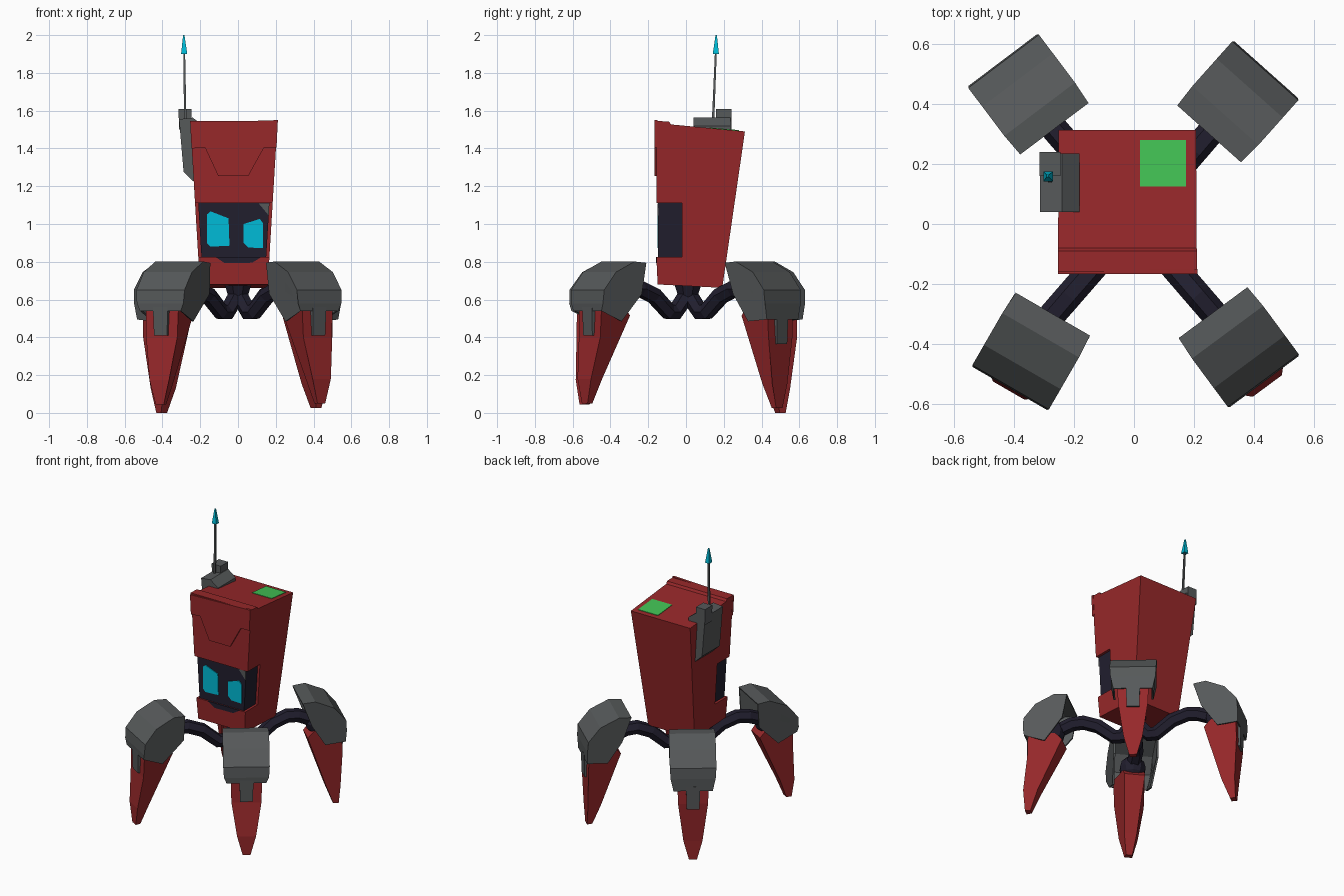
import bpy, bmesh, math
from mathutils import Vector, Quaternion

if "Cube" in bpy.data.objects:
    bpy.data.objects.remove(bpy.data.objects["Cube"])


def material(name, rgb):
    m = bpy.data.materials.new(name)
    m.diffuse_color = (*rgb, 1)
    m.use_nodes = True
    m.node_tree.nodes["Principled BSDF"].inputs["Base Color"].default_value = m.diffuse_color
    return m


RED = material("red paint", (0.31, 0.021, 0.023))
GREY = material("grey metal", (0.093, 0.10, 0.102))
DARK = material("dark rubber", (0.015, 0.013, 0.027))
CYAN = material("cyan glow", (0.0, 0.50, 0.68))
GREEN = material("green panel", (0.055, 0.54, 0.09))


def loft(name, a, b, mat, skip=()):
    """Solid between two matching rings; skip leaves out side faces by index."""
    bm = bmesh.new()
    va = [bm.verts.new(p) for p in a]
    vb = [bm.verts.new(p) for p in b]
    bm.faces.new(va)
    bm.faces.new(vb[::-1])
    n = len(a)
    for i in range(n):
        if i not in skip:
            j = (i + 1) % n
            bm.faces.new((va[j], va[i], vb[i], vb[j]))
    bmesh.ops.recalc_face_normals(bm, faces=bm.faces)
    me = bpy.data.meshes.new(name)
    bm.to_mesh(me)
    bm.free()
    me.materials.append(mat)
    ob = bpy.data.objects.new(name, me)
    bpy.context.collection.objects.link(ob)
    return ob


def body_part(name, profile, mat, grow=0.0):
    """Side profile (y, z) spread across the body, which widens upward."""
    def hw(z):
        return 0.179 + (z - 0.67) * 0.06 + grow
    return loft(name, [(-0.022 - hw(z), y, z) for y, z in profile],
                [(-0.022 + hw(z), y, z) for y, z in profile], mat)


def panel(name, pts, y0, y1, mat):
    """Front outline (x, z) given thickness in y."""
    return loft(name, [(x, y0, z) for x, z in pts], [(x, y1, z) for x, z in pts], mat)


def rod(name, p, q, r1, r2, sides, mat):
    p, q = Vector(p), Vector(q)
    d = q - p
    spin = Vector((0, 0, 1)).rotation_difference(d) @ Quaternion((0, 0, 1), math.pi / sides)
    bpy.ops.mesh.primitive_cone_add(vertices=sides, radius1=r1, radius2=r2, depth=d.length,
                                    location=(p + q) / 2, rotation=spin.to_euler())
    ob = bpy.context.object
    ob.name = name
    ob.data.materials.append(mat)


# Body shell with a wrap-around face recess
body_part("body", [(-0.15, 0.68), (-0.157, 0.825), (-0.02, 0.825), (-0.02, 1.11), (-0.155, 1.11),
                   (-0.156, 1.40), (-0.16, 1.545), (-0.09, 1.543), (-0.08, 1.527),
                   (0.312, 1.49), (0.192, 0.662)], RED)
body_part("face_block", [(-0.147, 0.82), (-0.147, 1.112), (-0.015, 1.112), (-0.015, 0.82)],
          DARK, -0.017)
panel("visor_plate", [(-0.246, 1.40), (-0.175, 1.405), (-0.105, 1.255), (0.055, 1.255),
                      (0.138, 1.405), (0.204, 1.405), (0.211, 1.55), (-0.253, 1.535)],
      -0.167, -0.15, RED)
panel("jaw_notch", [(-0.12, 0.826), (-0.07, 0.793), (0.075, 0.795), (0.125, 0.826)],
      -0.160, -0.152, DARK)

# Eyes and face corner plate
panel("left_eye", [(-0.165, 1.05), (-0.145, 1.067), (-0.05, 1.03), (-0.045, 0.885),
                   (-0.145, 0.88), (-0.165, 0.90)], -0.152, -0.145, CYAN)
panel("right_eye", [(0.03, 1.0), (0.115, 1.027), (0.132, 1.005), (0.132, 0.873),
                    (0.055, 0.875), (0.03, 0.90)], -0.152, -0.145, CYAN)
panel("face_corner", [(0.11, 1.108), (0.166, 1.108), (0.163, 1.045)], -0.152, -0.145, GREY)

# Green roof panel
loft("roof_panel",
     [(0.02, 0.125, 1.504), (0.173, 0.125, 1.504), (0.173, 0.28, 1.489), (0.02, 0.28, 1.489)],
     [(0.02, 0.125, 1.511), (0.173, 0.125, 1.511), (0.173, 0.28, 1.497), (0.02, 0.28, 1.497)], GREEN)

# Antenna housing following the body side, block, rod and tip
panel("antenna_housing", [(-0.312, 1.555), (-0.288, 1.275), (-0.225, 1.215), (-0.19, 1.30),
                          (-0.182, 1.52), (-0.24, 1.563)], 0.04, 0.235, GREY)
panel("antenna_block", [(-0.315, 1.61), (-0.312, 1.50), (-0.245, 1.50), (-0.245, 1.61)],
      0.16, 0.24, GREY)
rod("antenna_rod", (-0.279, 0.143, 1.54), (-0.285, 0.158, 1.91), 0.009, 0.007, 4, GREY)
rod("antenna_tip", (-0.285, 0.158, 1.90), (-0.287, 0.160, 2.0), 0.023, 0.005, 4, CYAN)

# Hip hub below the body
rod("hip_hub", (0, 0.01, 0.60), (0, 0.01, 0.69), 0.05, 0.08, 8, DARK)


def leg(name, ox, oy, angle, foot_r, foot_z, hem, cut):
    """Leg whose guard starts at (ox, oy), points outward at angle and ends at height hem.
    cut is how far the guard's inner edge leans outward."""
    d = Vector((math.cos(angle), math.sin(angle), 0))
    side = Vector((-d.y, d.x, 0))
    base = Vector((ox, oy, 0))

    def wedge(part, prof, mat, skip=()):
        rings = [[base + d * r + side * w * s + Vector((0, 0, z)) for r, z, w in prof]
                 for s in (-1, 1)]
        return loft(name + part, rings[0], rings[1], mat, skip)

    # Open knee guard, its side walls kept
    guard = wedge("_guard", [(0, 0.79, 0.138), (0.08, 0.797, 0.143), (0.20, 0.742, 0.143),
                             (0.276, 0.65, 0.143), (0.281, 0.58, 0.138), (0.278, hem, 0.12),
                             (0.15, 0.485, 0.12), (cut, 0.63, 0.138)], GREY, (5, 6, 7))
    mod = guard.modifiers.new("thickness", 'SOLIDIFY')
    mod.thickness = 0.012
    mod.offset = 0
    # Tapered shin, narrower on the inside
    f, z = foot_r, foot_z
    wedge("_shin", [(0.262, 0.58, 0.10), (0.268, 0.40, 0.095), (f + 0.003, z + 0.13, 0.06),
                    (f, z, 0.025), (f - 0.035, z, 0.02), (f - 0.085, z + 0.13, 0.04),
                    (0.05, 0.515, 0.065), (0.09, 0.56, 0.07)], RED)
    # Tab hanging down from the guard
    wedge("_tab", [(0.284, hem + 0.03, 0.045), (0.28, hem - 0.13, 0.04),
                   (0.25, hem - 0.13, 0.04), (0.25, hem + 0.03, 0.045)], GREY)
    # Knee ball
    knee = base + d * 0.13 + Vector((0, 0, 0.60))
    bpy.ops.mesh.primitive_uv_sphere_add(segments=10, ring_count=6, radius=0.085, location=knee)
    ball = bpy.context.object
    ball.name = name + "_knee"
    ball.data.materials.append(DARK)
    # Bent arm from hip to knee
    cu = bpy.data.curves.new(name + "_arm", 'CURVE')
    cu.dimensions = '3D'
    cu.bevel_depth = 0.045
    cu.bevel_resolution = 1
    cu.use_fill_caps = True
    sp = cu.splines.new('POLY')
    sp.use_smooth = False
    path = [Vector((ox * t, oy * t + 0.01 * (1 - t), h)) for t, h in
            ((0.03, 0.62), (0.22, 0.533), (0.33, 0.535), (0.58, 0.62), (0.82, 0.657), (1.0, 0.652))]
    path.append(knee)
    sp.points.add(len(path) - 1)
    for pt, co in zip(sp.points, path):
        pt.co = (*co, 1)
    cu.materials.append(DARK)
    bpy.context.collection.objects.link(bpy.data.objects.new(name + "_arm", cu))


leg("front_left_leg", -0.27, -0.30, math.radians(-120), 0.29, 0.045, 0.54, 0.01)
leg("front_right_leg", 0.263, -0.295, math.radians(-53.5), 0.30, 0.05, 0.54, 0.03)
leg("back_right_leg", 0.25, 0.30, math.radians(48.3), 0.26, 0.025, 0.495, 0.06)
leg("back_left_leg", -0.265, 0.317, math.radians(127), 0.245, 0.0, 0.495, 0.05)
